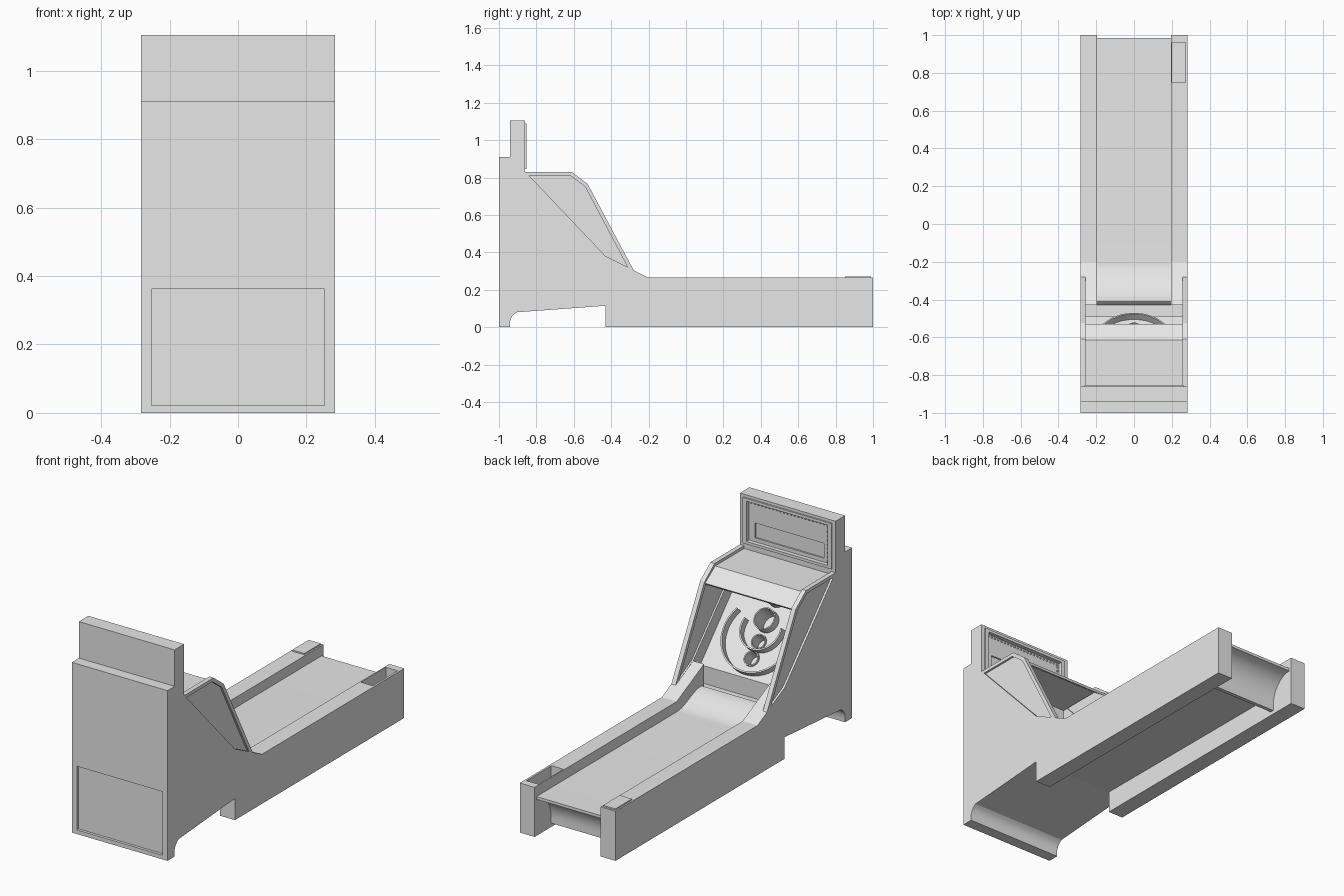
import bpy, bmesh, math
from mathutils import Matrix, Vector

if "Cube" in bpy.data.objects:
    bpy.data.objects.remove(bpy.data.objects["Cube"])

grey = bpy.data.materials.new("light grey")
grey.diffuse_color = (0.8, 0.8, 0.8, 1)
grey.use_nodes = True
grey.node_tree.nodes["Principled BSDF"].inputs["Base Color"].default_value = grey.diffuse_color


def add(name, bm):
    bmesh.ops.remove_doubles(bm, verts=bm.verts, dist=1e-5)
    bmesh.ops.recalc_face_normals(bm, faces=bm.faces)
    me = bpy.data.meshes.new(name)
    bm.to_mesh(me)
    bm.free()
    me.materials.clear()
    me.materials.append(grey)
    ob = bpy.data.objects.new(name, me)
    bpy.context.collection.objects.link(ob)
    return ob


def slab(name, x0, x1, *loops):
    """Extrude a (y, z) outline, with optional hole outlines, from x0 to x1."""
    cu = bpy.data.curves.new(name, 'CURVE')
    cu.dimensions, cu.fill_mode, cu.extrude = '2D', 'BOTH', abs(x1 - x0) / 2
    for pts in loops:
        sp = cu.splines.new('POLY')
        sp.points.add(len(pts) - 1)
        for p, (y, z) in zip(sp.points, pts):
            p.co = (y, z, 0, 1)
        sp.use_cyclic_u = True
    tmp = bpy.data.objects.new("tmp", cu)
    bpy.context.collection.objects.link(tmp)
    bpy.context.view_layer.update()
    me = bpy.data.meshes.new_from_object(tmp.evaluated_get(bpy.context.evaluated_depsgraph_get()))
    bm = bmesh.new()
    bm.from_mesh(me)
    bpy.data.objects.remove(tmp)
    bpy.data.meshes.remove(me)
    mid = (x0 + x1) / 2
    for v in bm.verts:
        v.co = (v.co.z + mid, v.co.x, v.co.y)
    return add(name, bm)


def box(name, x0, x1, y0, y1, z0, z1):
    bm = bmesh.new()
    bmesh.ops.create_cube(bm, size=1)
    for v in bm.verts:
        v.co = ((x0 + x1) / 2 + v.co.x * (x1 - x0), (y0 + y1) / 2 + v.co.y * (y1 - y0),
                (z0 + z1) / 2 + v.co.z * (z1 - z0))
    return add(name, bm)


def cut(ob, cutter):
    """Subtract the cutter from the object, then delete the cutter."""
    m = ob.modifiers.new("cut", 'BOOLEAN')
    m.operation, m.solver, m.object = 'DIFFERENCE', 'EXACT', cutter
    bpy.context.view_layer.update()
    me = bpy.data.meshes.new_from_object(ob.evaluated_get(bpy.context.evaluated_depsgraph_get()))
    ob.modifiers.clear()
    ob.data = me
    bpy.data.objects.remove(cutter)


# shared outline pieces
foot = [(-1, 0), (-.94, 0), (-.94, .035), (-.932, .055), (-.92, .07), (-.905, .08), (-.43, .115)]
cabinet_top = [(-.86, 1.105), (-.94, 1.105), (-.94, .91), (-1, .91)]
wall = foot + [(-.43, 0), (1, 0), (1, .265), (-.2, .265), (-.28, .305), (-.525, .765),
               (-.61, .83), (-.86, .83)] + cabinet_top
window = [(-.84, .812), (-.62, .812), (-.54, .752), (-.312, .322), (-.43, .38)]
rail = [(-.43, 0), (1, 0), (1, .265), (-.2, .265), (-.28, .305), (-.312, .32), (-.43, .378)]

# side walls with recessed windows, and the rails inside them
for side, s in (("left", -1), ("right", 1)):
    w = slab(side + "_side_wall", s * .258, s * .283, wall, window)
    r = slab(side + "_rail", s * .195, s * .258, rail)
    slab(side + "_window_panel", s * .267, s * .272, window)
    if s > 0:  # ball pocket in the right rail
        for ob in (w, r):
            cut(ob, box("pocket_cutter", .202, .272, .75, .96, .19, .4))
box("left_rail_plate", -.275, -.203, .85, .99, .26, .272)

# lane: flat run, launch hump, scooped player end and open underside
hump = [(-.2 - .015 * i, .21 + .06 * (1 - math.cos(math.pi * i / 14)) / 2) for i in range(15)]
scoop = [(.985 - .125 * math.sin(a), .05 + .145 * math.cos(a))
         for a in [math.pi / 2 * i / 10 for i in range(11)]]
scoop = [(.86 + .125 * (1 - math.sin(a)), .195 - .145 * (1 - math.cos(a)))
         for a in [math.pi / 2 * i / 10 for i in range(11)]]
lane = ([(.985, .21)] + hump + [(-.42, .262), (-.43, .245), (-.43, .115), (.84, .11), (.84, .02), (.86, .02)]
        + scoop[::-1])
slab("lane", -.195, .195, lane)

# cabinet body: trough, sloped target board, back and marquee
body = slab("cabinet", -.258, .258,
            foot + [(-.43, .24), (-.49, .24), (-.49, .335), (-.86, .735)] + cabinet_top)
cut(body, box("back_panel_cutter", -.253, .253, -1.1, -.985, .022, .362))
cut(body, box("marquee_cutter", -.24, .24, -.875, -.8, .86, 1.075))
cut(body, box("display_cutter", -.205, .205, -.883, -.8, .88, .96))

# target board frame: u runs up the slope, n points out of the board
up = Vector((0, -.37, .40)).normalized()
out = Vector((0, .40, .37)).normalized()
base = Vector((0, -.49, .335))
frame = Matrix((Vector((1, 0, 0)), up, out)).transposed().to_4x4()


def board(x, u, n):
    return base + Vector((x, 0, 0)) + up * u + out * n


def ring(name, u, r, h, a0=0, a1=360, t=.006, n=40):
    bm = bmesh.new()
    rows = []
    for i in range(n + 1):
        a = math.radians(a0 + (a1 - a0) * i / n)
        rows.append([bm.verts.new(board(q * math.cos(a), u + q * math.sin(a), d))
                     for q, d in ((r, -.005), (r, h), (r - t, h), (r - t, -.005))])
    for p, q in zip(rows, rows[1:]):
        for k in range(4):
            bm.faces.new((p[k], p[(k + 1) % 4], q[(k + 1) % 4], q[k]))
    if a1 - a0 < 360:
        bm.faces.new(rows[0])
        bm.faces.new(rows[-1][::-1])
    return add(name, bm)


# scoring holes with their rings
for i, (u, r, h) in enumerate(((.10, .04, .012), (.19, .04, .012), (.30, .058, .045), (.43, .052, .045))):
    bm = bmesh.new()
    bmesh.ops.create_cone(bm, cap_ends=True, segments=40, radius1=r - .006, radius2=r - .006, depth=.12,
                          matrix=Matrix.Translation(board(0, u, 0)) @ frame)
    cut(body, add("hole_cutter", bm))
    ring("score_ring_%d" % (i + 1), u, r, h)
ring("outer_ring", .215, .2, .04, 150, 390, .008)
ring("inner_ring", .25, .115, .04, 165, 375, .008)

# canopy visor between the walls
slab("canopy", -.258, .258, [(-.87, .815), (-.615, .815), (-.53, .755), (-.537, .745), (-.62, .803), (-.87, .803)])

# marquee frame and its bulbs
for s in (-1, 1):
    box("marquee_frame_side", *sorted((s * .24, s * .262)), -.865, -.853, .845, 1.09)
box("marquee_frame_top", -.24, .24, -.865, -.853, 1.075, 1.09)
box("marquee_frame_bottom", -.24, .24, -.865, -.853, .845, .86)
bm = bmesh.new()
spots = [(-.225 + .45 * i / 21, 1.064) for i in range(22)]
spots += [(-.228, .87 + .18 * i / 8) for i in range(9)]
for x, z in spots:
    bmesh.ops.create_icosphere(bm, subdivisions=1, radius=.006, matrix=Matrix.Translation((x, -.873, z)))
add("marquee_bulbs", bm)

# smooth curved parts, keep creases sharp
for ob in bpy.context.scene.objects:
    ob.select_set(True)
    bpy.context.view_layer.objects.active = ob
bpy.ops.object.shade_smooth_by_angle(angle=math.radians(22))
